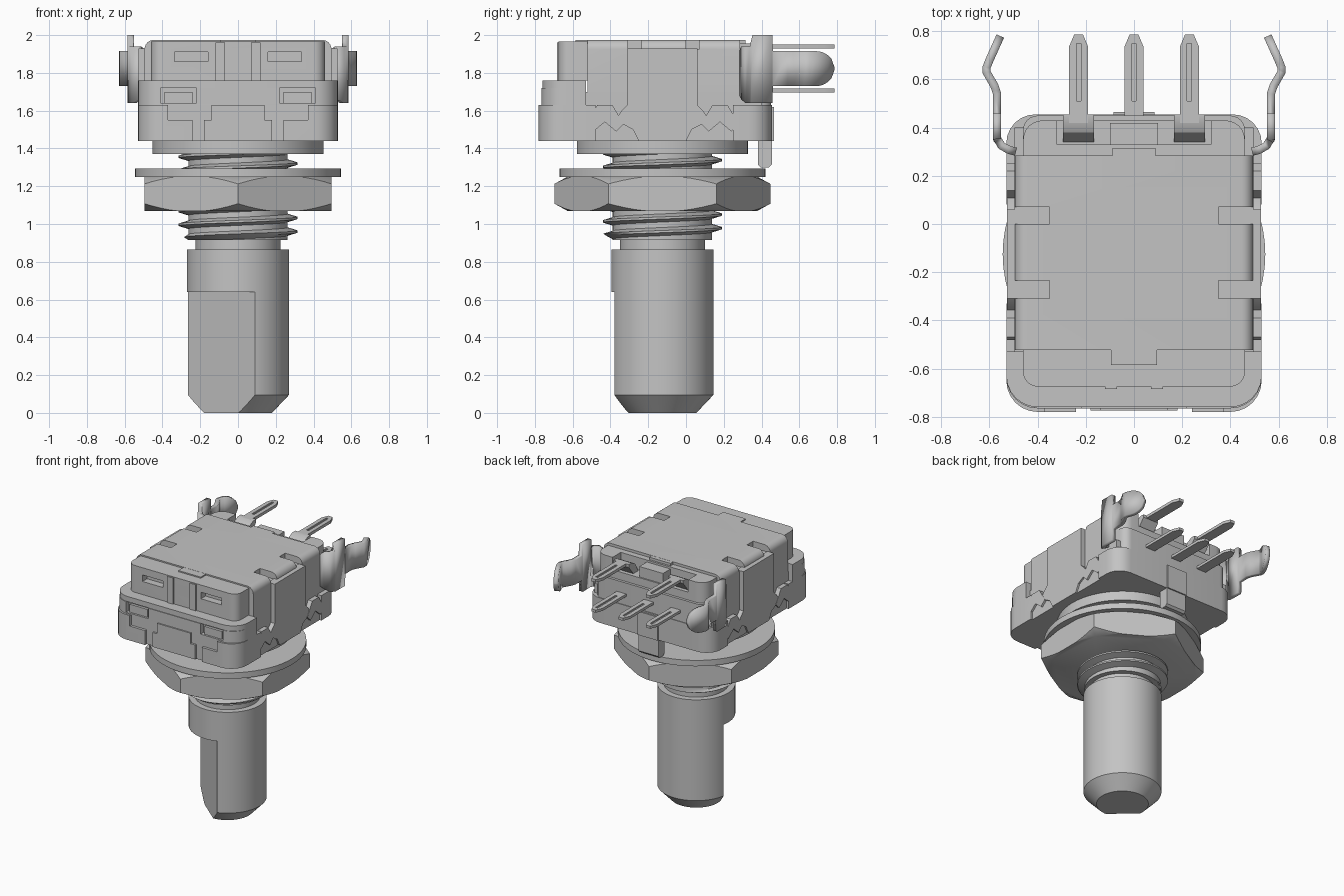
import bpy, bmesh, math
from mathutils import Vector

if "Cube" in bpy.data.objects:
    bpy.data.objects.remove(bpy.data.objects["Cube"])

AY = -0.125                      # y of the shaft axis
grey = bpy.data.materials.new("grey_metal")
grey.diffuse_color = (0.55, 0.55, 0.55, 1)
grey.use_nodes = True
grey.node_tree.nodes["Principled BSDF"].inputs["Base Color"].default_value = grey.diffuse_color


def finish(name, bm):
    bmesh.ops.remove_doubles(bm, verts=bm.verts, dist=1e-5)
    bmesh.ops.recalc_face_normals(bm, faces=bm.faces)
    me = bpy.data.meshes.new(name)
    bm.to_mesh(me)
    bm.free()
    me.materials.append(grey)
    ob = bpy.data.objects.new(name, me)
    bpy.context.collection.objects.link(ob)
    return ob


def prism(name, pts, a, b, axis="z"):
    """Extrude a 2D outline from a to b along an axis."""
    put = {"z": lambda p, t: (p[0], p[1], t), "y": lambda p, t: (p[0], t, p[1]),
           "x": lambda p, t: (t, p[0], p[1])}[axis]
    bm = bmesh.new()
    lo = [bm.verts.new(put(p, a)) for p in pts]
    hi = [bm.verts.new(put(p, b)) for p in pts]
    bm.faces.new(lo)
    bm.faces.new(hi)
    n = len(pts)
    for i in range(n):
        j = (i + 1) % n
        bm.faces.new((lo[i], lo[j], hi[j], hi[i]))
    return finish(name, bm)


def rounded(x0, x1, y0, y1, rlo, rhi):
    """Rectangle outline with separate corner radii for low and high second axis."""
    pts = []
    for cx, cy, r, a0 in ((x1, y0, rlo, -90), (x1, y1, rhi, 0), (x0, y1, rhi, 90), (x0, y0, rlo, 180)):
        sx, sy = (-1 if cx == x1 else 1), (-1 if cy == y1 else 1)
        for k in range(7 if r else 1):
            a = math.radians(a0 + 15 * k)
            pts.append((cx + sx * r + r * math.cos(a), cy + sy * r + r * math.sin(a)))
    return pts


def box(name, x0, x1, y0, y1, z0, z1):
    return prism(name, [(x0, y0), (x1, y0), (x1, y1), (x0, y1)], z0, z1)


def lathe(name, profile, n=64):
    bm = bmesh.new()
    rings = []
    for r, z in profile:
        rings.append([bm.verts.new((r * math.cos(math.tau * i / n), AY + r * math.sin(math.tau * i / n), z))
                      for i in range(n)])
    for a, b in zip(rings, rings[1:]):
        for i in range(n):
            bm.faces.new((a[i], a[(i + 1) % n], b[(i + 1) % n], b[i]))
    bm.faces.new(rings[0])
    bm.faces.new(rings[-1])
    return finish(name, bm)


def boolean(ob, tool, op="DIFFERENCE"):
    m = ob.modifiers.new("cut", "BOOLEAN")
    m.object, m.operation, m.solver = tool, op, "EXACT"
    bpy.context.view_layer.objects.active = ob
    bpy.ops.object.modifier_apply(modifier=m.name)
    bpy.data.objects.remove(tool)


# Shaft with chamfered tip and a flat on one side
shaft = lathe("shaft", [(0.18, 0), (0.27, 0.095), (0.27, 0.865), (0.225, 0.865), (0.225, 0.95)])
na = math.radians(-130.5)
n, t = Vector((math.cos(na), math.sin(na))), Vector((-math.sin(na), math.cos(na)))
c = Vector((0, AY))
boolean(shaft, prism("flat_cutter", [c + n * 0.135 - t * 0.5, c + n * 0.6 - t * 0.5,
                                     c + n * 0.6 + t * 0.5, c + n * 0.135 + t * 0.5], -0.1, 0.64))

# Threaded bushing: core plus helical ridge
lathe("bushing_core", [(0.262, 0.915), (0.262, 1.44)])
bm = bmesh.new()
N, P, shape = 48, 0.072, ((0, 0.263), (0.2, 0.263), (0.42, 0.315), (0.58, 0.315), (0.8, 0.263), (1, 0.263))
rows = []
for i in range(N * 9 + 1):
    a = math.tau * i / N
    row = []
    for f, r in shape:
        z = min(max(0.852 + P * (i / N + f), 0.915), 1.44)
        r = min(r, 0.263 + (z - 0.915) * 1.5)
        row.append(bm.verts.new((r * math.cos(a), AY + r * math.sin(a), z)))
    rows.append(row)
for a, b in zip(rows, rows[1:]):
    for k in range(len(shape) - 1):
        bm.faces.new((a[k], b[k], b[k + 1], a[k + 1]))
bmesh.ops.dissolve_degenerate(bm, edges=bm.edges, dist=1e-5)
finish("bushing_thread", bm)

# Washer, hex nut with turned corners, bushing flange
lathe("washer", [(0.545, 1.25), (0.545, 1.295)])
nut = prism("hex_nut", [(0.572 * math.cos(math.radians(30 + 60 * i)), AY + 0.572 * math.sin(math.radians(30 + 60 * i)))
                        for i in range(6)], 1.07, 1.25)
boolean(nut, lathe("nut_chamfer", [(0.5, 1.068), (0.58, 1.112), (0.58, 1.208), (0.5, 1.252)]), "INTERSECT")
lathe("bushing_flange", [(0.453, 1.37), (0.453, 1.45)])

# Lower housing: core, front block in two steps, rear block
box("housing_core", -0.495, 0.495, -0.6, 0.4, 1.44, 1.7)
base = prism("front_base", rounded(-0.53, 0.53, -0.78, -0.48, 0.13, 0), 1.44, 1.63)
boolean(base, box("front_recess", -0.37, 0.37, -0.9, -0.76, 1.55, 1.7))
boolean(base, box("front_recess_low", -0.24, 0.24, -0.9, -0.76, 1.4, 1.7))
step = prism("front_step", rounded(-0.53, 0.53, -0.765, -0.53, 0.13, 0), 1.63, 1.72)
prism("front_step_top", rounded(-0.53, 0.53, -0.76, -0.53, 0.13, 0), 1.72, 1.76)
upper = prism("front_upper", rounded(-0.46, 0.46, -0.675, -0.5, 0.06, 0), 1.76, 1.965)
prism("front_tongue", [(-0.18, 1.44), (0.18, 1.44), (0.18, 1.55), (0.14, 1.55), (0.14, 1.63),
                       (-0.14, 1.63), (-0.14, 1.55), (-0.18, 1.55)], -0.775, -0.7, "y")
for s in (-1, 1):
    x0, x1 = sorted((s * 0.22, s * 0.41))
    boolean(step, box("window_cutter", x0, x1, -0.9, -0.73, 1.64, 1.8))
    x0, x1 = sorted((s * 0.16, s * 0.335))
    boolean(upper, box("slot_cutter", x0, x1, -0.9, -0.62, 1.86, 1.91))
    x0, x1 = sorted((s * 0.07, s * 0.12))
    box("front_rib", x0, x1, -0.684, -0.66, 1.76, 1.96)
    x0, x1 = sorted((s * 0.24, s * 0.39))
    box("window_latch", x0, x1, -0.75, -0.72, 1.63, 1.70)

rear = prism("rear_base", rounded(-0.53, 0.53, 0.25, 0.455, 0, 0.12), 1.44, 1.63)
prism("rear_step", rounded(-0.46, 0.46, 0.2, 0.45, 0, 0.06), 1.63, 1.80)
rear_up = prism("rear_upper", rounded(-0.46, 0.46, 0.2, 0.43, 0, 0.08), 1.80, 1.955)
boolean(rear_up, box("pin_recess", -0.32, 0.32, 0.33, 0.6, 1.86, 2.1))
box("rear_centre_wall", -0.1, 0.1, 0.3, 0.42, 1.84, 1.94)

# Locating peg hanging from the rear
prism("locating_peg", [(0.38, 1.44), (0.38, 1.315), (0.395, 1.30), (0.44, 1.30), (0.455, 1.315),
                       (0.455, 1.44), (0.465, 1.44), (0.465, 1.62), (0.38, 1.62)], -0.085, 0.085, "x")

# Metal cover with rounded shoulders, side notches and front/rear notches
cover = prism("cover", rounded(-0.495, 0.495, 1.63, 1.975, 0, 0.05), -0.522, 0.285, "y")
for s in (-1, 1):
    for y0, y1 in ((-0.31, -0.235), (0.0, 0.07)):
        x0, x1 = sorted((s * 0.35, s * 0.6))
        boolean(cover, box("notch_cutter", x0, x1, y0, y1, 1.925, 2.1))
box("cover_front_lip", -0.095, 0.095, -0.585, -0.5, 1.94, 1.974)
box("cover_rear_lip", -0.09, 0.09, 0.27, 0.315, 1.94, 1.974)

# Side straps, feet and crimped claws
for s in (-1, 1):
    a, b = s * 0.47, s * 0.528
    prism("side_strap", [(-0.31, 1.93), (0.06, 1.93), (0.06, 1.63), (0.09, 1.60), (0.125, 1.55), (0.03, 1.50),
                         (0.0, 1.44), (-0.25, 1.44), (-0.28, 1.50), (-0.375, 1.55), (-0.34, 1.60), (-0.31, 1.63)],
          a, b, "x")
    for d in (-1, 1):
        def m(pts):
            return [(AY + d * (AY - y), z) for y, z in pts]
        prism("side_foot", m([(-0.61, 1.44), (-0.61, 1.49), (-0.53, 1.55), (-0.32, 1.55), (-0.25, 1.49),
                              (-0.25, 1.44)]), a, s * 0.515, "x")
        prism("crimp_claw", m([(-0.53, 1.53), (-0.49, 1.49), (-0.43, 1.54), (-0.37, 1.49), (-0.33, 1.53),
                               (-0.39, 1.63), (-0.47, 1.63)]), a, s * 0.53, "x")


# Terminals: pointed, coined blades
def terminal(name, x, y0, z, h):
    ob = prism(name, [(x - 0.04, y0), (x + 0.04, y0), (x + 0.04, 0.735), (x + 0.018, 0.787),
                      (x - 0.018, 0.787), (x - 0.04, 0.735)], z, z + h)
    boolean(ob, box("groove_cutter", x - 0.009, x + 0.009, 0.51, 0.75, z + h * 0.5, z + 1))


for x in (-0.23, 0, 0.23):
    terminal("lower_terminal", x, 0.4, 1.697, 0.02)
for x in (-0.23, 0.23):
    terminal("upper_terminal", x, 0.42, 1.928, 0.022)
    prism("terminal_bend", [(0.34, 1.86), (0.40, 1.86), (0.455, 1.928), (0.455, 1.95), (0.42, 1.95), (0.38, 1.93)],
          x - 0.065, x + 0.065, "x")

# Snap-in mounting legs: bent strips with rounded tips
stations = [(0.49, 0.30, 1.68, 1.92), (0.52, 0.308, 1.66, 1.94), (0.55, 0.325, 1.64, 1.94), (0.565, 0.35, 1.64, 1.94),
            (0.568, 0.352, 1.64, 2.0), (0.568, 0.458, 1.64, 2.0), (0.568, 0.46, 1.73, 1.915),
            (0.568, 0.54, 1.73, 1.915), (0.58, 0.575, 1.73, 1.915), (0.612, 0.63, 1.73, 1.915),
            (0.612, 0.65, 1.73, 1.915)]
for k in range(7):
    u = k / 6
    h = 0.0925 * math.sqrt(max(1 - u * u, 0.003))
    stations.append((0.608 - 0.053 * (0.15 + 0.85 * u), 0.68 + 0.1 * u, 1.8225 - h, 1.8225 + h))
for s in (-1, 1):
    bm = bmesh.new()
    rows = [(bm.verts.new((s * x, y, z0)), bm.verts.new((s * x, y, z1))) for x, y, z0, z1 in stations]
    for p, q in zip(rows, rows[1:]):
        bm.faces.new((p[0], q[0], q[1], p[1]))
    leg = finish("mounting_leg", bm)
    sol = leg.modifiers.new("thickness", "SOLIDIFY")
    sol.thickness, sol.offset = 0.034, 0

# Smooth the turned and rounded surfaces, keep edges crisp
bpy.ops.object.select_all(action="DESELECT")
for ob in bpy.context.scene.objects:
    ob.select_set(True)
    bpy.context.view_layer.objects.active = ob
bpy.ops.object.shade_smooth_by_angle(angle=math.radians(30))
